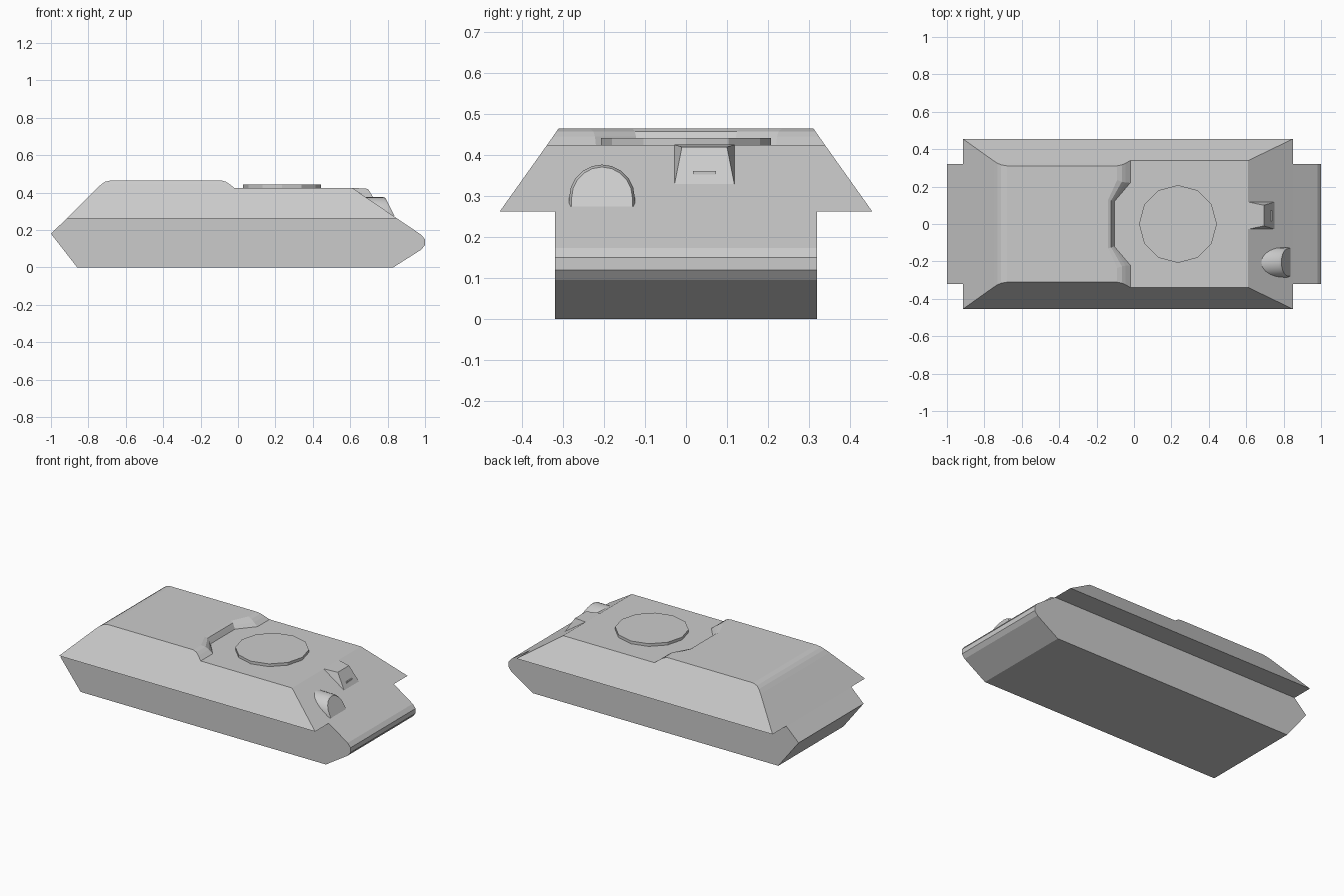
import bpy, bmesh, math

if "Cube" in bpy.data.objects:
    bpy.data.objects.remove(bpy.data.objects["Cube"])


def finish(bm, name, smooth=False):
    bmesh.ops.recalc_face_normals(bm, faces=bm.faces[:])
    mesh = bpy.data.meshes.new(name)
    bm.to_mesh(mesh)
    bm.free()
    ob = bpy.data.objects.new(name, mesh)
    bpy.context.collection.objects.link(ob)
    if smooth:
        bpy.ops.object.select_all(action='DESELECT')
        ob.select_set(True)
        bpy.context.view_layer.objects.active = ob
        bpy.ops.object.shade_smooth_by_angle(angle=math.radians(30))
    return ob


def bridge(bm, a, b):
    n = len(a)
    for i in range(n):
        j = (i + 1) % n
        bm.faces.new((a[i], a[j], b[j], b[i]))


def glacis_x(z):
    # sloped front plate as a function of height
    return 0.61 + (0.425 - z) * 0.24 / 0.163


# Hull: lower tub, overhanging sloped sides, roof and raised engine deck
bm = bmesh.new()
Z = 0.262
profile = [(-0.915, Z), (-1, 0.18), (-0.86, 0), (0.83, 0), (0.98, 0.095),
           (1, 0.12), (1, 0.15), (0.98, 0.174), (0.85, Z)]
tub = {s: [bm.verts.new((x, s * 0.32, z)) for x, z in profile] for s in (-1, 1)}
for i in range(len(profile) - 1):
    bm.faces.new((tub[-1][i], tub[-1][i + 1], tub[1][i + 1], tub[1][i]))
rear = {s: bm.verts.new((-0.915, s * 0.455, Z)) for s in (-1, 1)}
front = {s: bm.verts.new((0.85, s * 0.455, Z)) for s in (-1, 1)}
roof = {s: bm.verts.new((0.61, s * 0.339, 0.425)) for s in (-1, 1)}

# engine deck outlines, half of each, from low to high
outlines = [
    (0.425, [(-0.105, 0.12), (-0.02, 0.22), (-0.02, 0.339), (-0.752, 0.339)]),
    (0.445, [(-0.115, 0.122), (-0.045, 0.222), (-0.045, 0.325), (-0.73, 0.325)]),
    (0.458, [(-0.122, 0.125), (-0.065, 0.226), (-0.065, 0.316), (-0.71, 0.316)]),
    (0.465, [(-0.138, 0.13), (-0.09, 0.235), (-0.09, 0.311), (-0.68, 0.311)]),
]
rings = []
for z, half in outlines:
    pts = half + [(x, -y) for x, y in reversed(half)]
    rings.append([bm.verts.new((x, y, z)) for x, y in pts])
for a, b in zip(rings, rings[1:]):
    bridge(bm, a, b)
bm.faces.new(rings[-1])
r = rings[0]
bm.faces.new((roof[1], r[2], r[1], r[0], r[7], r[6], r[5], roof[-1]))
for s, step, back in ((1, r[2], r[3]), (-1, r[5], r[4])):
    bm.faces.new((rear[s], front[s], roof[s], step, back))
    bm.faces.new((rear[s], front[s], tub[s][-1], tub[s][0]))
    bm.faces.new(tub[s])
bm.faces.new((rear[1], tub[1][0], tub[-1][0], rear[-1], r[4], r[3]))
bm.faces.new((front[1], tub[1][-1], tub[-1][-1], front[-1], roof[-1], roof[1]))
finish(bm, "hull")

# Turret ring
bm = bmesh.new()
bmesh.ops.create_cone(bm, cap_ends=True, segments=12, radius1=0.208,
                      radius2=0.208, depth=0.02)
bmesh.ops.translate(bm, verts=bm.verts[:], vec=(0.235, 0, 0.432))
finish(bm, "turret_ring")

# Driver hood: arch running back horizontally into the front plate
bm = bmesh.new()


def arch(radius, zoff=0.0):
    pts = [(-radius, 0.275), (-radius, 0.285)]
    for i in range(11):
        a = math.pi * (1 - i / 10)
        pts.append((radius * math.cos(a), 0.297 + radius * math.sin(a)))
    pts += [(radius, 0.285), (radius, 0.275)]
    return [(y - 0.205, z) for y, z in pts]


def lean(z):
    return 0.785 + (0.377 - z) * 0.5


base = [bm.verts.new((glacis_x(z) - 0.01, y, z)) for y, z in arch(0.08)]
rim = [bm.verts.new((lean(z) - 0.012, y, z)) for y, z in arch(0.08)]
face = [bm.verts.new((lean(z), y, z)) for y, z in arch(0.074)]
bridge(bm, base, rim)
bridge(bm, rim, face)
bm.faces.new(face)
finish(bm, "driver_hood", True)

# Vision block: wedge with tapered top, standing on the front plate
bm = bmesh.new()
C = 0.045
v = [bm.verts.new((x, C + y, z)) for y0, y1, x, z in
     ((-0.073, 0.073, 0.61, 0.4255), (-0.055, 0.055, 0.695, 0.42),
      (-0.073, 0.073, 0.751, 0.329)) for x, y, z in ((x, y0, z), (x, y1, z))]
bm.faces.new((v[0], v[1], v[3], v[2]))
bm.faces.new((v[2], v[3], v[5], v[4]))
bm.faces.new((v[0], v[2], v[4]))
bm.faces.new((v[1], v[3], v[5]))
bm.faces.new((v[0], v[1], v[5], v[4]))
finish(bm, "vision_block")

# Vision slit bar
bm = bmesh.new()
bmesh.ops.create_cube(bm, size=1)
bmesh.ops.scale(bm, verts=bm.verts[:], vec=(0.012, 0.056, 0.009))
bmesh.ops.translate(bm, verts=bm.verts[:], vec=(0.733, C, 0.357))
finish(bm, "vision_slit")
